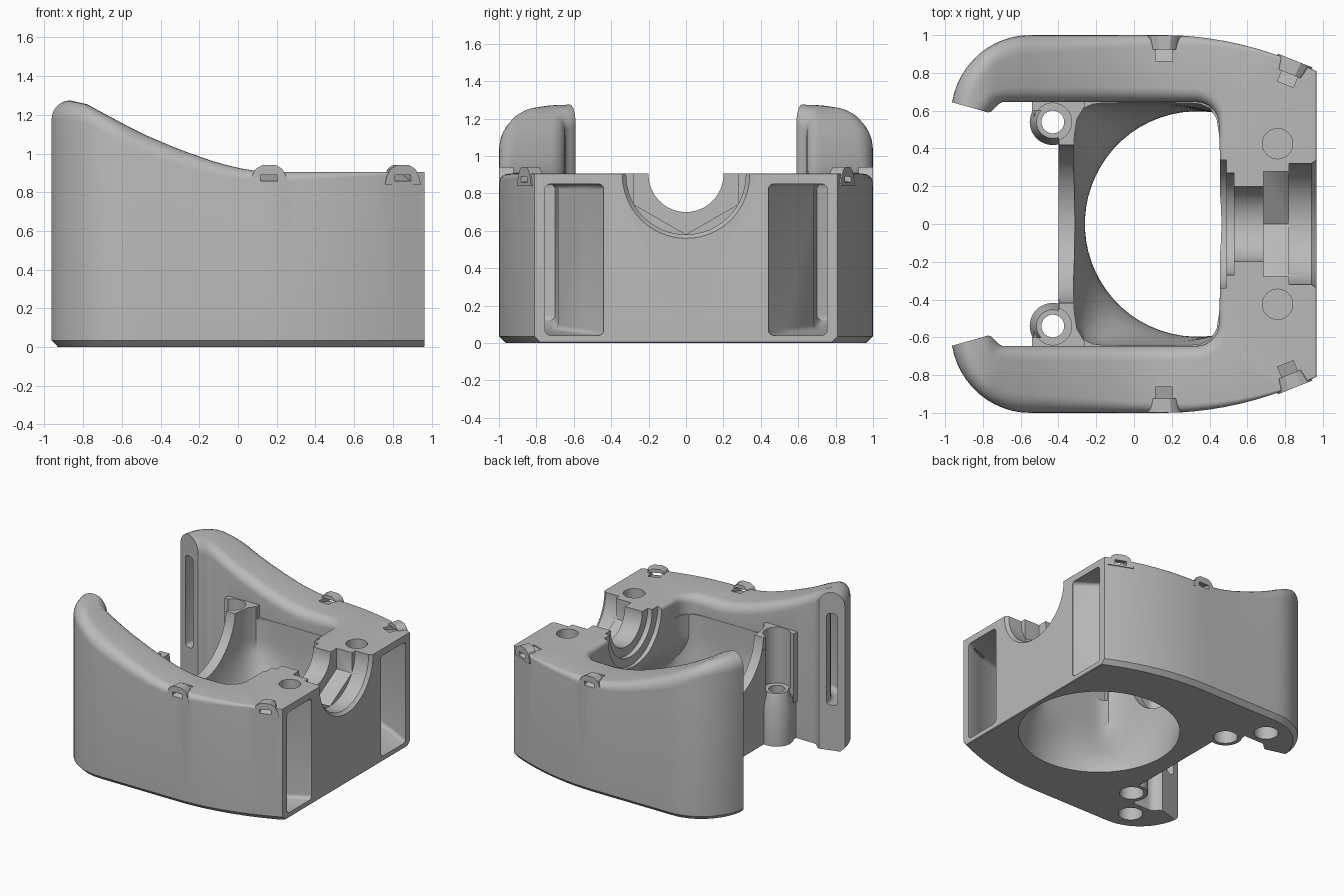
import bpy, bmesh, math
from mathutils import Vector, Matrix

if "Cube" in bpy.data.objects:
    bpy.data.objects.remove(bpy.data.objects["Cube"])

GREY = (0.49, 0.49, 0.49, 1)
grey = bpy.data.materials.new("plain grey")
grey.use_nodes = True
grey.diffuse_color = GREY
grey.node_tree.nodes["Principled BSDF"].inputs["Base Color"].default_value = GREY


def loft(name, rings):
    """Skin a list of equal-length point rings and cap both ends."""
    bm = bmesh.new()
    rows = [[bm.verts.new(p) for p in ring] for ring in rings]
    n = len(rows[0])
    for a, b in zip(rows, rows[1:]):
        for i in range(n):
            j = (i + 1) % n
            bm.faces.new((a[i], a[j], b[j], b[i]))
    bm.faces.new(rows[0])
    bm.faces.new(rows[-1])
    bmesh.ops.recalc_face_normals(bm, faces=bm.faces)
    mesh = bpy.data.meshes.new(name)
    bm.to_mesh(mesh)
    bm.free()
    mesh.materials.append(grey)
    ob = bpy.data.objects.new(name, mesh)
    bpy.context.collection.objects.link(ob)
    return ob


def prism(name, outline, z0, z1):
    return loft(name, [[(x, y, z) for x, y in outline] for z in (z0, z1)])


def box(name, x0, x1, y0, y1, z0, z1):
    return prism(name, [(x0, y0), (x1, y0), (x1, y1), (x0, y1)], z0, z1)


def circle(cx, cy, r, n=48):
    return [(cx + r * math.cos(math.tau * i / n), cy + r * math.sin(math.tau * i / n)) for i in range(n)]


def bore(name, x0, x1, r0, r1, z=0.9, n=64):
    """Round (or hexagonal) cutter along x, one point straight down."""
    def ring(x, r):
        return [(x, r * math.sin(math.tau * i / n), z - r * math.cos(math.tau * i / n)) for i in range(n)]
    return loft(name, [ring(x0, r0), ring(x1, r1)])


def combine(target, other, operation):
    mod = target.modifiers.new(operation, 'BOOLEAN')
    mod.operation, mod.object, mod.solver = operation, other, 'EXACT'
    bpy.context.view_layer.objects.active = target
    bpy.ops.object.modifier_apply(modifier=mod.name)
    bpy.data.objects.remove(other)


def top_height(x):
    pts = [(-0.87, 1.275), (-0.78, 1.255), (-0.68, 1.2), (-0.5, 1.105), (-0.3, 1.02),
           (-0.1, 0.95), (0.05, 0.915), (0.16, 0.905)]
    if x <= pts[0][0]:
        return pts[0][1]
    for (xa, za), (xb, zb) in zip(pts, pts[1:]):
        if x <= xb:
            return za + (zb - za) * (x - xa) / (xb - xa)
    return pts[-1][1]


# U-shaped shell: stations of (outer point, inner point, outer fillet, inner fillet, chamfer)
stations = []
for i in range(13):
    t = i / 12
    a = math.radians(170 - 80 * t)
    s = min(1, t * 3)
    stations.append(((-0.55 + 0.42 * math.cos(a), 0.57 + 0.43 * math.sin(a)),
                     (-0.77 + 0.22 * t, 0.59 + 0.055 * s * s * (3 - 2 * s)), 0.1, 0.08, 0.035))
for i in range(1, 10):
    x = -0.55 + 0.07 * i
    stations.append(((x, 1), (x, 0.645), 0.1 - 0.005 * i, 0.08, 0.035))
for i in range(11):
    t = i / 10
    x = 0.15 + 0.815 * t
    a = math.radians(90 * max(0, t - 0.2) / 0.8)
    inner = (0.15 + 0.18 * t / 0.2, 0.645) if t < 0.2 else (0.33 + 0.12 * math.sin(a), 0.525 + 0.12 * math.cos(a))
    stations.append(((x, 1 - 0.19 * t * t), inner, 0.05 * (1 - t) + 0.004, 0.08 - 0.04 * t, 0.035))
stations += [((0.965, y), (0.45, y * 0.65), 0.004, 0.04, 0.005) for y in (0.78, 0.4, 0)]
stations += [((o[0], -o[1]), (n[0], -n[1]), *rest) for o, n, *rest in stations[-2::-1]]


def section(outer, inner, ro, ri, chamfer):
    o, n = Vector(outer), Vector(inner)
    d = (n - o).normalized()
    ring = [(*(o + d * chamfer), 0), (*o, chamfer)]
    for k in range(7):
        a = math.radians(15 * k)
        p = o + d * ro * (1 - math.cos(a))
        ring.append((*p, top_height(p.x) - ro * (1 - math.sin(a))))
    for k in range(6, -1, -1):
        a = math.radians(15 * k)
        p = n - d * ri * (1 - math.cos(a))
        ring.append((*p, top_height(p.x) - ri * (1 - math.sin(a))))
    return ring + [(*n, 0)]


body = loft("cradle_body", [section(*s) for s in stations])

# Floor, back wall and screw columns
combine(body, box("floor", -0.4, 0.6, -0.68, 0.68, 0, 0.76), 'UNION')
combine(body, box("back_wall", -0.398, -0.26, -0.69, 0.69, 0.002, 0.86), 'UNION')
for s in (1, -1):
    column = [[(x, y, z) for x, y in circle(-0.43, s * 0.54, r)] for z, r in ((0, 0.122), (0.3, 0.122), (0.43, 0.08))]
    combine(body, loft("column", column), 'UNION')
    combine(body, box("column_foot", -0.53, -0.35, *sorted((s * 0.56, s * 0.7)), 0, 0.36), 'UNION')
    combine(body, box("web", -0.54, -0.35, *sorted((s * 0.6, s * 0.7)), 0.3, 0.858), 'UNION')


# Cavity easing from a rounded rectangle down to a round floor opening
def cavity_ring(z):
    t = min(1, max(0, (0.6 - z) / 0.6))
    t = t * t * (3 - 2 * t)
    ring = []
    for i in range(64):
        a = math.tau * (i + 0.5) / 64
        c, sn = math.cos(a), math.sin(a)
        k = (abs(c) ** 8 + abs(sn) ** 8) ** -0.125
        rect = Vector((0.0675 + 0.3875 * k * c, 0.642 * k * sn))
        disc = Vector((0.337 + 0.597 * c, 0.597 * sn))
        ring.append((*rect.lerp(disc, t), z))
    return ring


levels = [-0.02] + [0.05 * i for i in range(13)] + [1.3]
combine(body, loft("cavity", [cavity_ring(z) for z in levels]), 'DIFFERENCE')

# Stepped half-round seat through the front block, and the notch in the back wall
for x0, x1, r0, r1, n in ((0.4, 0.49, 0.34, 0.34, 64), (0.47, 0.53, 0.27, 0.27, 64), (0.5, 0.72, 0.2, 0.2, 64),
                          (0.685, 0.84, 0.32, 0.32, 6), (0.82, 0.96, 0.32, 0.32, 64), (0.94, 0.97, 0.32, 0.345, 64)):
    combine(body, bore("seat_cutter", x0, x1, r0, r1, n=n), 'DIFFERENCE')
combine(body, bore("notch_cutter", -0.7, -0.24, 0.42, 0.42), 'DIFFERENCE')


def rounded_rect(a0, a1, b0, b1, r):
    ring = []
    for ca, cb, start in ((a1 - r, b1 - r, 0), (a0 + r, b1 - r, 90), (a0 + r, b0 + r, 180), (a1 - r, b0 + r, 270)):
        for k in range(5):
            a = math.radians(start + 22.5 * k)
            ring.append((ca + r * math.cos(a), cb + r * math.sin(a)))
    return ring


def place(ob, x, y, angle, s):
    """Turn about z, move, and flip to the far side when s is negative."""
    ob.data.transform(Matrix.Translation((x, y, 0)) @ Matrix.Rotation(angle, 4, 'Z'))
    if s < 0:
        ob.data.transform(Matrix.Scale(-1, 4, (0, 1, 0)))
        ob.data.flip_normals()
    return ob


for s in (1, -1):
    # Screw holes, counterbores, blind holes under the legs and in the top
    for x, y, r, z0, z1 in ((-0.43, 0.54, 0.06, -0.1, 0.6), (-0.43, 0.54, 0.1, 0.41, 1.0),
                            (-0.43, 0.54, 0.09, -0.1, 0.12), (-0.62, 0.78, 0.09, -0.1, 0.25),
                            (0.76, 0.425, 0.08, 0.6, 1.0)):
        combine(body, prism("hole_cutter", circle(x, s * y, r), z0, z1), 'DIFFERENCE')

    # Strap channel: wide pocket in the front face, narrowing along the leg and
    # rising to a slot in the horn tip
    rings = [[(x, s * y, z) for y, z in rounded_rect(ya, yb, z0, z1, 0.03)]
             for x, ya, yb, z0, z1 in ((0.99, 0.44, 0.755, 0.04, 0.85), (0.95, 0.44, 0.755, 0.04, 0.85),
                                       (0.8, 0.54, 0.83, 0.05, 0.85), (0.6, 0.685, 0.89, 0.07, 0.85),
                                       (0.32, 0.7, 0.92, 0.12, 0.85), (0.28, 0.82, 0.93, 0.14, 0.85),
                                       (-0.1, 0.84, 0.94, 0.22, 0.87), (-0.5, 0.84, 0.94, 0.31, 0.98))]
    for i in range(9):
        a = math.radians(100 + 10.5 * i)
        z0, z1 = 0.33 + 0.005 * i, 1.0 + 0.015 * i
        rings.append([(-0.55 + r * math.cos(a), s * (0.57 + r * math.sin(a)), z)
                      for r, z in rounded_rect(0.28, 0.365, z0, z1, 0.03)])
    combine(body, loft("strap_channel", rings), 'DIFFERENCE')

    # Lashing eyes on the rim
    for x, y, angle in ((0.16, 0.993, 0), (0.85, 0.86, math.radians(-21.9))):
        tab = [(-0.1, 0.84), (-0.09, 0.88), (-0.07, 0.92), (-0.035, 0.94),
               (0.035, 0.94), (0.07, 0.92), (0.09, 0.88), (0.1, 0.84)]
        eye = loft("lashing_eye", [[(u * w, v, z) for u, z in tab] for v, w in ((-0.07, 0.8), (0.006, 1))])
        combine(body, place(eye, x, y, angle, s), 'UNION')
        tunnel = loft("eye_tunnel", [[(u, v, z + h) for u, z in ((-0.045, 0), (0.045, 0), (0.045, 0.032), (-0.045, 0.032))]
                                     for v, h in ((0.05, 0.845), (-0.13, 0.895))])
        combine(body, place(tunnel, x, y, angle, s), 'DIFFERENCE')

bpy.ops.object.select_all(action='DESELECT')
body.select_set(True)
bpy.context.view_layer.objects.active = body
bpy.ops.object.shade_smooth_by_angle(angle=math.radians(32))
